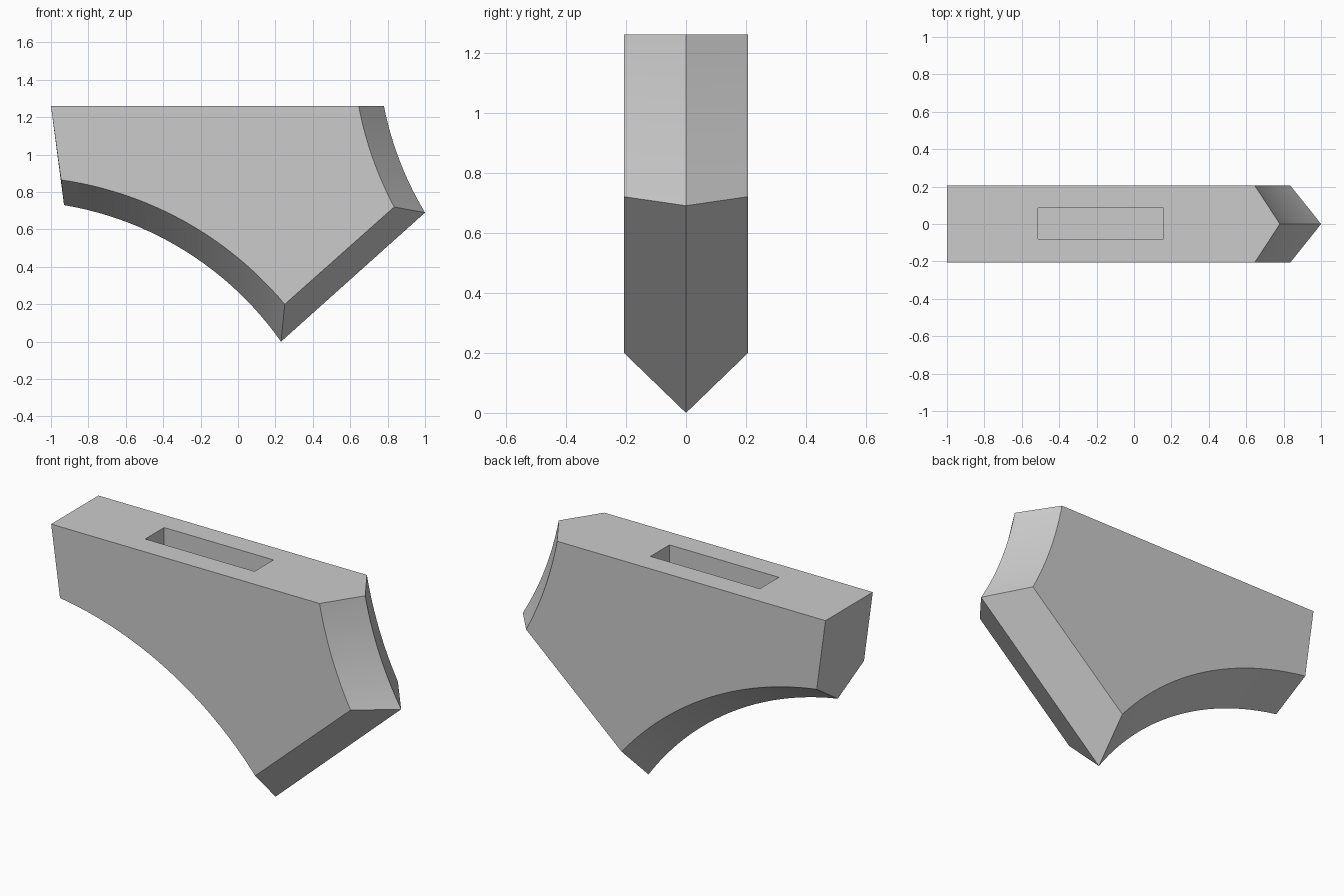
import bpy, bmesh, math

cube = bpy.data.objects.get("Cube")
if cube:
    bpy.data.objects.remove(cube, do_unlink=True)

HALF, TOP, STEPS = 0.207, 1.26, 24

grey = bpy.data.materials.new("plain grey")
grey.use_nodes = True
colour = (0.6, 0.6, 0.6, 1)
grey.diffuse_color = colour
grey.node_tree.nodes["Principled BSDF"].inputs["Base Color"].default_value = colour


def arc(centre, start, end):
    """Points on the short arc about centre from start to end."""
    cx, cz = centre
    a = math.atan2(start[1] - cz, start[0] - cx)
    b = math.atan2(end[1] - cz, end[0] - cx)
    b = a + (b - a + math.pi) % (2 * math.pi) - math.pi
    ra, rb = math.dist(centre, start), math.dist(centre, end)
    pts = []
    for i in range(STEPS + 1):
        t = i / STEPS
        ang, r = a + (b - a) * t, ra + (rb - ra) * t
        pts.append((cx + r * math.cos(ang), cz + r * math.sin(ang)))
    return pts


def outline(left_low, bottom, right, top_right):
    """Silhouette: left end, large underside arc, straight edge, small arc."""
    return ([(-1, TOP)] + arc((-1.214, -1.027), left_low, bottom)
            + arc((2.524, 1.588), right, top_right))


side = outline((-0.946, 0.865), (0.25, 0.2), (0.835, 0.72), (0.645, TOP))
ridge = outline((-0.93, 0.73), (0.23, 0), (1, 0.69), (0.78, TOP))

# Body: flat sides joined to a projecting centre ridge
bm = bmesh.new()
rings = [[bm.verts.new((x, y, z)) for x, z in pts]
         for pts, y in ((side, -HALF), (ridge, 0), (side, HALF))]
count = len(side)
for a, b in zip(rings, rings[1:]):
    for i in range(count):
        j = (i + 1) % count
        bm.faces.new((a[i], a[j], b[j], b[i]))
bm.faces.new(rings[0])
bm.faces.new(reversed(rings[2]))
bmesh.ops.recalc_face_normals(bm, faces=bm.faces)
mesh = bpy.data.meshes.new("body")
bm.to_mesh(mesh)
bm.free()
body = bpy.data.objects.new("body", mesh)
bpy.context.collection.objects.link(body)
mesh.materials.append(grey)

# Blind slot in the top
bpy.ops.mesh.primitive_cube_add(size=1, location=(-0.177, 0.002, TOP))
cutter = bpy.context.object
cutter.name = "slot_cutter"
cutter.scale = (0.67, 0.166, 0.6)
cutter.data.materials.append(grey)
cutter.hide_render = True
cutter.display_type = 'WIRE'
bpy.context.view_layer.update()

bpy.ops.object.select_all(action='DESELECT')
body.select_set(True)
bpy.context.view_layer.objects.active = body
slot = body.modifiers.new("slot", 'BOOLEAN')
slot.operation = 'DIFFERENCE'
slot.solver = 'EXACT'
slot.object = cutter
bpy.ops.object.modifier_apply(modifier=slot.name)
bpy.data.objects.remove(cutter, do_unlink=True)
bpy.ops.object.shade_smooth_by_angle(angle=math.radians(20))
